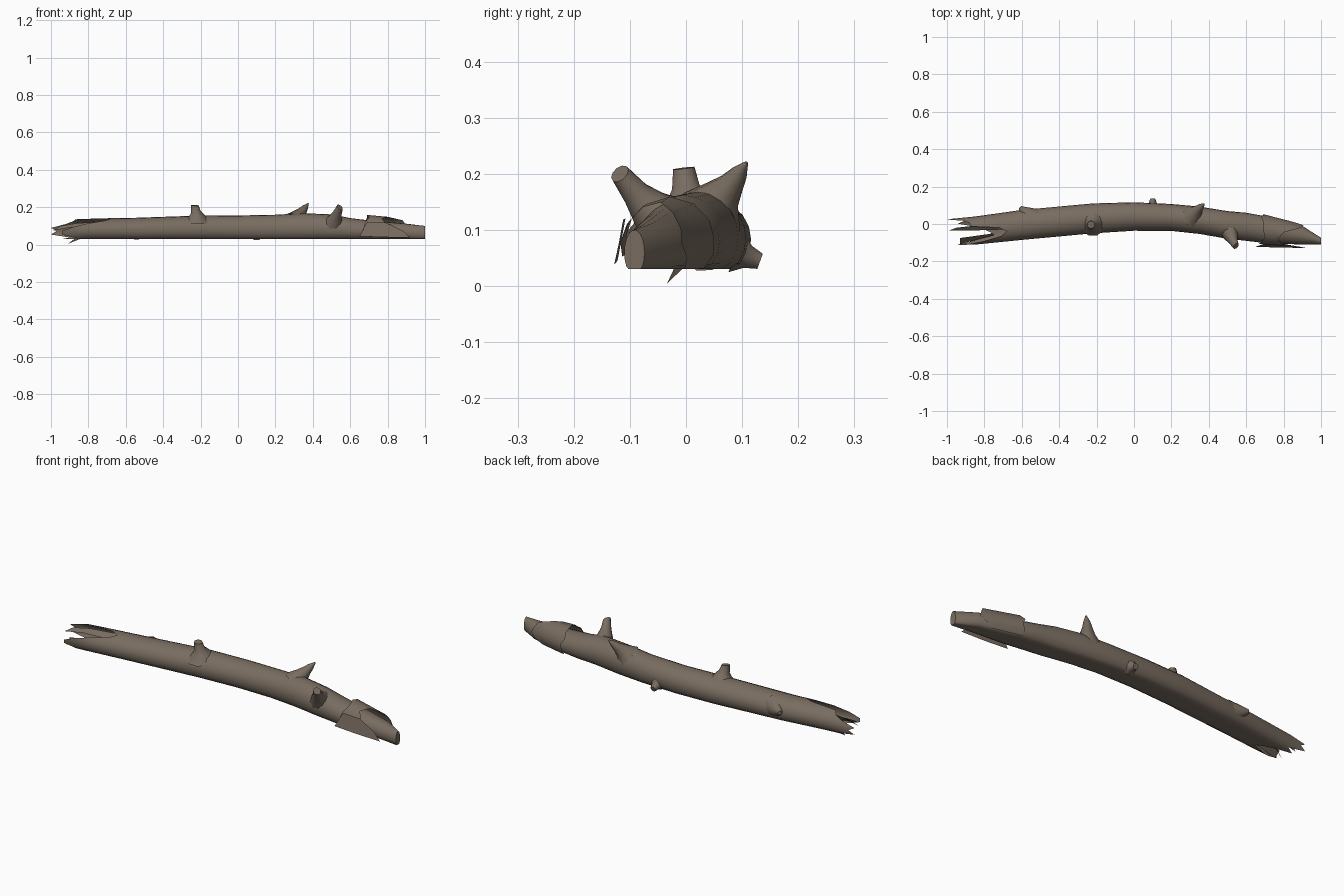
import bpy
import bmesh
import math
from mathutils import Vector

default_cube = bpy.data.objects.get("Cube")
if default_cube:
    bpy.data.objects.remove(default_cube, do_unlink=True)

bark = bpy.data.materials.new("brown bark")
bark.use_nodes = True
bark.diffuse_color = (0.19, 0.152, 0.118, 1)
bark.node_tree.nodes["Principled BSDF"].inputs["Base Color"].default_value = bark.diffuse_color

GROUND = 0.03
SIDES = 20

# Trunk stations: x, centre y, half width, top z
STATIONS = [
    (-1.0, -0.045, 0.07, 0.13), (-0.85, -0.035, 0.075, 0.14),
    (-0.6, -0.005, 0.08, 0.142), (-0.22, 0.03, 0.08, 0.155),
    (0.0, 0.04, 0.076, 0.156), (0.2, 0.035, 0.072, 0.16),
    (0.35, 0.02, 0.073, 0.168), (0.5, -0.005, 0.074, 0.162),
    (0.6, -0.015, 0.075, 0.142), (0.7, -0.03, 0.072, 0.13),
    (0.9, -0.06, 0.05, 0.112), (1.0, -0.092, 0.018, 0.1),
]


def section(x):
    """Centre, half width and top of the trunk at x."""
    for a, b in zip(STATIONS, STATIONS[1:]):
        if x <= b[0]:
            t = (x - a[0]) / (b[0] - a[0])
            return [p + (q - p) * t for p, q in zip(a[1:], b[1:])]
    return STATIONS[-1][1:]


def trunk_point(x, angle, lift=0.0):
    """Point on the flat-bottomed trunk; angle 0 is the back, 90 the top."""
    y, half, top = section(x)
    mid = GROUND + 0.42 * (top - GROUND)
    c, s = math.cos(math.radians(angle)), math.sin(math.radians(angle))
    return Vector((x, y + (half + lift) * c, max(GROUND, mid + (top - mid + lift) * s)))


def build(name, rows, closed=False, caps=(False, False), smooth=True):
    """Skin rows of points into a surface."""
    bm = bmesh.new()
    grid = [[bm.verts.new(p) for p in row] for row in rows]
    n = len(grid[0])
    for r, s in zip(grid, grid[1:]):
        for i in range(n if closed else n - 1):
            j = (i + 1) % n
            bm.faces.new((r[i], r[j], s[j], s[i]))
    for use, row in zip(caps, (grid[0], grid[-1])):
        if use:
            bm.faces.new(row)
    bmesh.ops.recalc_face_normals(bm, faces=bm.faces)
    mesh = bpy.data.meshes.new(name)
    bm.to_mesh(mesh)
    bm.free()
    mesh.materials.append(bark)
    obj = bpy.data.objects.new(name, mesh)
    bpy.context.collection.objects.link(obj)
    if smooth:
        bpy.context.view_layer.objects.active = obj
        obj.select_set(True)
        bpy.ops.object.shade_smooth_by_angle(angle=math.radians(50))
        obj.select_set(False)
    return obj


# Hollow trunk with a splintered left end and a tapered, closed right end
JAG = [-0.97, -1.0, -0.92, -0.88, -0.87, -0.72, -0.68, -0.71, -0.8, -0.88,
       -0.94, -0.94, -0.88, -0.84, -0.76, -0.8, -0.86, -0.94, -0.9, -1.0]
angles = [i * 360 / SIDES for i in range(SIDES)]
rows = [[trunk_point(-0.63 + (j + 0.63) * t, a) for a, j in zip(angles, JAG)]
        for t in (1, 0.66, 0.33)]
rows += [[trunk_point(s[0], a) for a in angles] for s in STATIONS[2:]]
build("trunk", rows, closed=True, caps=(False, True))


def stub(name, path, radii, slant=0.0, sides=10):
    """Broken branch: a tapering tube with a flared base and slanted tip."""
    pts = [Vector(p) for p in path]
    rows = []
    for i, (p, r) in enumerate(zip(pts, radii)):
        axis = (pts[min(i + 1, len(pts) - 1)] - pts[max(i - 1, 0)]).normalized()
        u = axis.cross(Vector((0, 1, 0.3))).normalized()
        v = axis.cross(u)
        tip = slant if i == len(pts) - 1 else 0
        rows.append([p + r * (u * math.cos(k) + v * math.sin(k)) + axis * tip * math.cos(k)
                     for k in (math.tau * m / sides for m in range(sides))])
    build(name, rows, closed=True, caps=(False, True))


stub("upper_branch_stub",
     [(-0.22, 0.01, 0.12), (-0.22, 0.005, 0.155), (-0.225, 0.0, 0.175), (-0.23, -0.004, 0.21)],
     [0.075, 0.042, 0.026, 0.02], 0.004)
stub("back_branch_stub",
     [(0.31, 0.04, 0.125), (0.33, 0.062, 0.16), (0.345, 0.08, 0.18), (0.36, 0.094, 0.2),
      (0.376, 0.108, 0.22)],
     [0.065, 0.036, 0.024, 0.016, 0.003])
stub("front_branch_stub",
     [(0.51, -0.03, 0.105), (0.52, -0.068, 0.14), (0.53, -0.09, 0.165), (0.545, -0.118, 0.2)],
     [0.06, 0.037, 0.025, 0.018], 0.006)
stub("back_knot",
     [(0.1, 0.09, 0.06), (0.1, 0.11, 0.052), (0.1, 0.132, 0.044)],
     [0.04, 0.022, 0.015])
stub("side_knot",
     [(-0.54, 0.03, 0.085), (-0.585, 0.066, 0.088), (-0.61, 0.088, 0.09)],
     [0.06, 0.03, 0.01])

# Loose bark curling around the right end, with ragged edges
START = [0.69, 0.69, 0.7, 0.68, 0.69, 0.69, 0.7, 0.68, 0.67, 0.66]
END = [0.84, 0.88, 0.91, 0.9, 0.88, 0.8, 0.77, 0.79, 0.86, 0.84]
LIFT = [0.006, 0.008, 0.01, 0.014, 0.024, 0.028, 0.024, 0.016, 0.01, 0.008]
build("loose_bark", [
    [trunk_point(a + (b - a) * t, -40 + 26 * i, lift)
     for i, (a, b, lift) in enumerate(zip(START, END, LIFT))]
    for t in (0, 0.35, 0.7, 1)])

# Thin splinters: peeled plate at the front right, slivers at the left end
build("front_bark_plate", [
    [(0.65, -0.122, 0.045), (0.78, -0.126, 0.04), (0.92, -0.128, 0.038)],
    [(0.69, -0.108, 0.12), (0.79, -0.112, 0.118), (0.88, -0.12, 0.075)]], smooth=False)
build("lower_splinter", [
    [(-0.84, -0.005, 0.032), (-0.91, -0.034, 0.004)],
    [(-0.82, 0.0, 0.04), (-0.87, -0.02, 0.034)]], smooth=False)
build("inner_splinter", [
    [(-0.7, -0.03, 0.1), (-0.88, -0.035, 0.095), (-0.99, -0.035, 0.075)],
    [(-0.7, 0.0, 0.125), (-0.86, -0.01, 0.115), (-0.95, -0.02, 0.1)]], smooth=False)
build("front_splinter", [
    [(-0.75, -0.06, 0.05), (-0.93, -0.108, 0.05)],
    [(-0.75, -0.05, 0.085), (-0.93, -0.075, 0.075)]], smooth=False)
